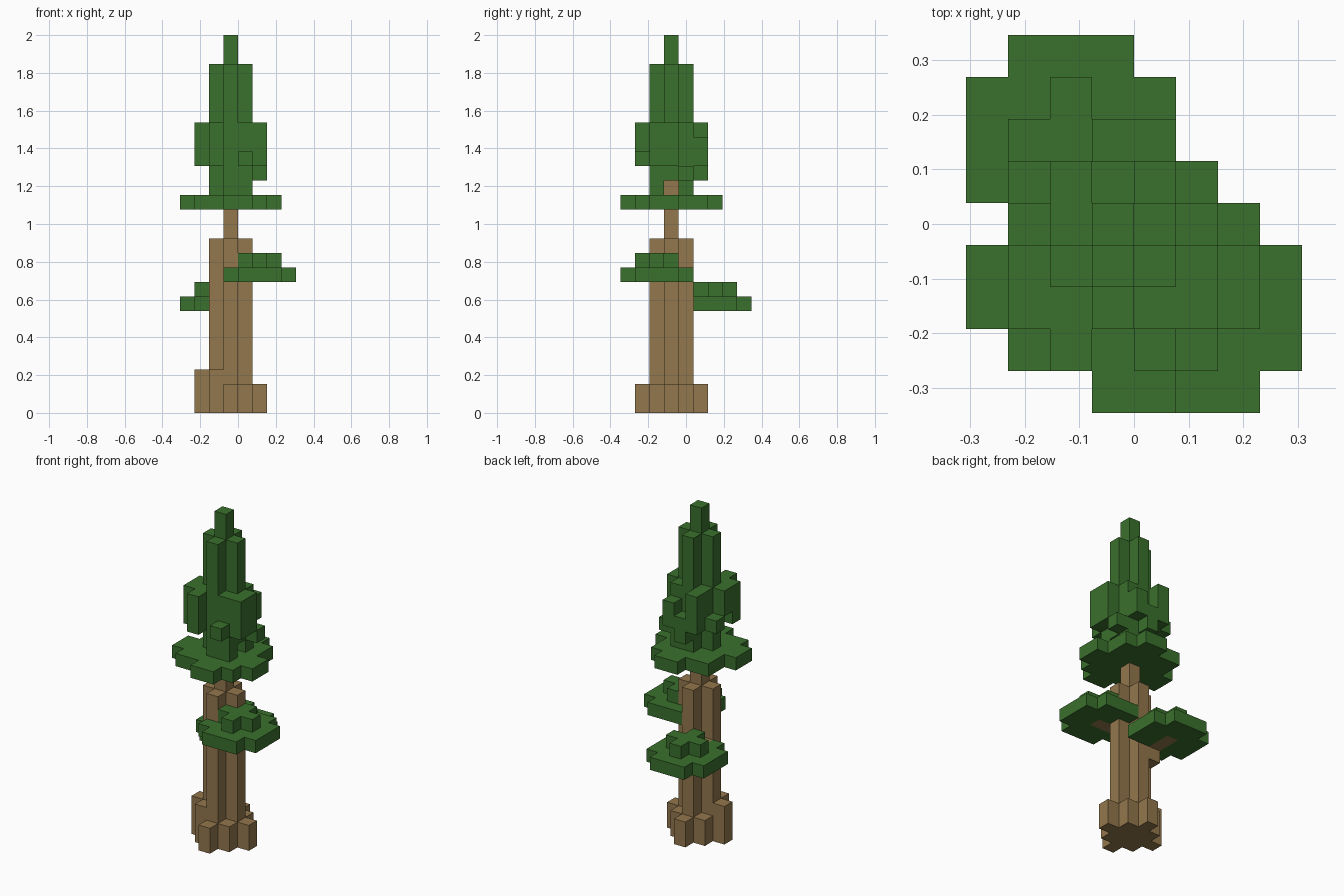
import bpy
import bmesh
from mathutils import Vector

if "Cube" in bpy.data.objects:
    bpy.data.objects.remove(bpy.data.objects["Cube"], do_unlink=True)

UNIT = 2 / 26          # edge of one block
CX, CY = -1, -1        # trunk column


def material(name, rgb):
    mat = bpy.data.materials.new(name)
    mat.use_nodes = True
    mat.diffuse_color = (*rgb, 1)
    bsdf = mat.node_tree.nodes["Principled BSDF"]
    bsdf.inputs["Base Color"].default_value = (*rgb, 1)
    bsdf.inputs["Roughness"].default_value = 0.9
    return mat


bark = material("bark brown", (0.292, 0.184, 0.074))
leaf = material("leaf green", (0.042, 0.162, 0.026))


def column(dx, dy, bottom, top):
    """Stack of blocks at an offset from the trunk column."""
    return {(CX + dx, CY + dy, z) for z in range(bottom, top)}


def columns(offsets, bottom, top):
    return set().union(*(column(dx, dy, bottom, top) for dx, dy in offsets))


def disc(dx, dy, radius, z, cut):
    """Flat square of blocks with its corners cut off."""
    r = range(-radius, radius + 1)
    return columns([(dx + a, dy + b) for a in r for b in r
                    if abs(a) + abs(b) <= cut], z, z + 1)


ARMS = [(1, 0), (-1, 0), (0, 1), (0, -1)]
CORNERS = [(1, 1), (-1, 1), (1, -1), (-1, -1)]

parts = {}

# Trunk: a plus-shaped column with a thin core running into the crown
parts["trunk"] = (columns(ARMS, 0, 12) | column(0, 0, 0, 16), bark)

# Roots: flared ring, taller on one side
parts["roots"] = (columns([(2 * a, 2 * b) for a, b in ARMS] + CORNERS, 0, 2)
                  | columns([(-2, 0), (-1, -1)], 2, 3), bark)

# Branches leading to the two leaf pads
parts["back_branch"] = (column(-1, 1, 6, 8) | columns([(-1, 2), (-1, 3)], 7, 8), bark)
parts["front_branch"] = (columns([(1, -1), (2, -1)], 9, 10), bark)

# Leaf pads: wide disc with a small plus on top
parts["back_leaf_pad"] = (disc(-1, 3, 2, 7, 3) | disc(-1, 3, 1, 8, 1), leaf)
parts["front_leaf_pad"] = (disc(2, -1, 2, 9, 3) | disc(2, -1, 1, 10, 1), leaf)

# Crown skirt: broad ragged disc
parts["crown_skirt"] = (disc(0, 0, 2, 14, 4) | columns(
    [(-3, 0), (-3, -1), (3, 0), (3, -1), (0, -3), (1, -3), (0, 3), (1, 3)], 14, 15), leaf)

# Crown spire: plus-shaped column with a single tip
parts["crown_spire"] = (columns(ARMS, 16, 24) | columns(
    [(0, -1), (0, 1), (-1, 0)], 15, 16) | column(0, 0, 16, 26), leaf)

# Crown tufts: filled corners and uneven outer clumps
parts["crown_tufts"] = (
    columns([(1, -1), (1, 1)], 15, 20) | columns([(-1, -1), (-1, 1)], 17, 20)
    | columns([(-2, -1), (-1, -2), (2, -1), (2, 0), (-1, 2)], 17, 20)
    | column(-2, 0, 18, 20) | column(-2, 1, 17, 18)
    | column(1, -2, 17, 18) | column(2, 1, 16, 17)
    | column(1, 2, 17, 19) | column(0, 2, 16, 18), leaf)

# Each block belongs to one part only
taken = set()
for name, (cells, mat) in parts.items():
    cells -= taken
    taken |= cells

AXES = [Vector(v) for v in ((1, 0, 0), (0, 1, 0), (0, 0, 1))]


def build(name, cells, mat):
    """Skin the exposed sides of the blocks and merge flat regions."""
    bm = bmesh.new()
    for cell in sorted(cells):
        centre = Vector(cell) + Vector((0.5, 0, 0.5))
        for k in range(3):
            for sign in (1, -1):
                n = AXES[k] * sign
                if tuple(int(c) for c in Vector(cell) + n) in taken:
                    continue
                u, v = AXES[(k + 1) % 3], AXES[(k + 2) % 3] * sign
                ring = [-u - v, u - v, u + v, v - u]
                bm.faces.new([bm.verts.new((centre + (n + c) / 2) * UNIT) for c in ring])
    bmesh.ops.remove_doubles(bm, verts=bm.verts, dist=UNIT / 100)
    bmesh.ops.dissolve_limit(bm, angle_limit=0.01, verts=bm.verts, edges=bm.edges)
    mesh = bpy.data.meshes.new(name)
    bm.to_mesh(mesh)
    bm.free()
    mesh.materials.append(mat)
    bpy.context.collection.objects.link(bpy.data.objects.new(name, mesh))


for name, (cells, mat) in parts.items():
    build(name, cells, mat)
